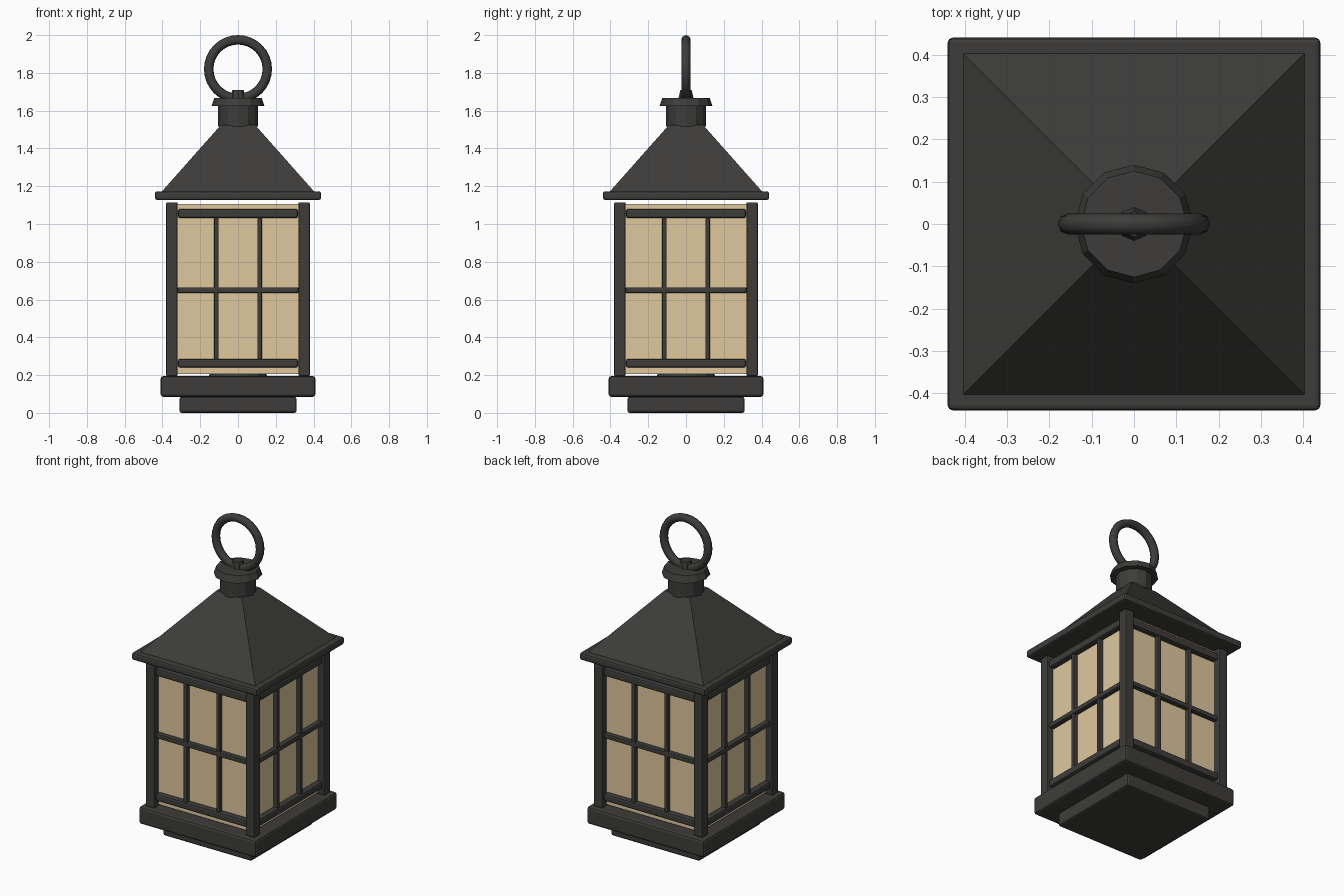
import bpy, math

if "Cube" in bpy.data.objects:
    bpy.data.objects.remove(bpy.data.objects["Cube"])


def material(name, color):
    m = bpy.data.materials.new(name)
    m.diffuse_color = color
    m.use_nodes = True
    m.node_tree.nodes["Principled BSDF"].inputs["Base Color"].default_value = m.diffuse_color
    return m


IRON = material("dark_iron", (0.047, 0.046, 0.044, 1))
GLASS = material("amber_glass", (0.74, 0.58, 0.34, 1))


def finish(name, mat, bevel=0):
    ob = bpy.context.object
    ob.name = name
    ob.data.materials.append(mat)
    if bevel:
        mod = ob.modifiers.new("bevel", 'BEVEL')
        mod.width = bevel
        mod.segments = 2
    return ob


def box(name, center, size, mat=IRON, bevel=0.0, turn=0):
    """Box placed on the front side, then swung round z by quarter turns."""
    a = turn * math.pi / 2
    x, y, z = center
    pos = (x * math.cos(a) - y * math.sin(a), x * math.sin(a) + y * math.cos(a), z)
    bpy.ops.mesh.primitive_cube_add(size=1, location=pos, rotation=(0, 0, a))
    bpy.context.object.scale = size
    bpy.ops.object.transform_apply(location=False, rotation=False, scale=True)
    return finish(name, mat, bevel)


def cone(name, r1, r2, z1, z2, sides=12, turn=0.0):
    bpy.ops.mesh.primitive_cone_add(vertices=sides, radius1=r1, radius2=r2, depth=z2 - z1,
                                    location=(0, 0, (z1 + z2) / 2), rotation=(0, 0, turn))
    return finish(name, IRON)


# Stepped base
box("foot", (0, 0, 0.0425), (0.62, 0.62, 0.085), bevel=0.012)
box("base", (0, 0, 0.14), (0.82, 0.82, 0.11), bevel=0.015)
cone("candle_plate", 0.155, 0.15, 0.18, 0.215, 16)

# Four sides: post, glass and window bars
for k in range(4):
    box(f"post_{k}", (-0.35, -0.35, 0.655), (0.06, 0.06, 0.92), bevel=0.006, turn=k)
    box(f"glass_{k}", (0, -0.33, 0.655), (0.64, 0.015, 0.90), GLASS, turn=k)
    box(f"top_rail_{k}", (0, -0.35, 1.055), (0.635, 0.045, 0.047), bevel=0.01, turn=k)
    box(f"middle_bar_{k}", (0, -0.35, 0.65), (0.64, 0.035, 0.03), bevel=0.006, turn=k)
    box(f"bottom_rail_{k}", (0, -0.35, 0.263), (0.635, 0.045, 0.045), bevel=0.01, turn=k)
    for side, x in (("left", -0.115), ("right", 0.115)):
        box(f"upright_bar_{side}_{k}", (x, -0.35, 0.66), (0.024, 0.03, 0.80),
            bevel=0.005, turn=k)

# Roof: eave slab and truncated pyramid
box("eave", (0, 0, 1.15), (0.88, 0.88, 0.046), bevel=0.012)
cone("roof", 0.405 * math.sqrt(2), 0.09 * math.sqrt(2), 1.17, 1.525, 4, math.pi / 4)

# Chimney collar, flared cap and ring mount
cone("collar", 0.105, 0.105, 1.515, 1.63)
cone("cap", 0.14, 0.125, 1.625, 1.668)
cone("ring_mount", 0.04, 0.03, 1.665, 1.71, 8)

# Carrying ring
bpy.ops.mesh.primitive_torus_add(major_radius=0.155, minor_radius=0.025, major_segments=32,
                                 minor_segments=8, location=(0, 0, 1.82),
                                 rotation=(math.pi / 2, 0, 0))
finish("carry_ring", IRON)
bpy.ops.object.shade_smooth_by_angle(angle=math.radians(50))
